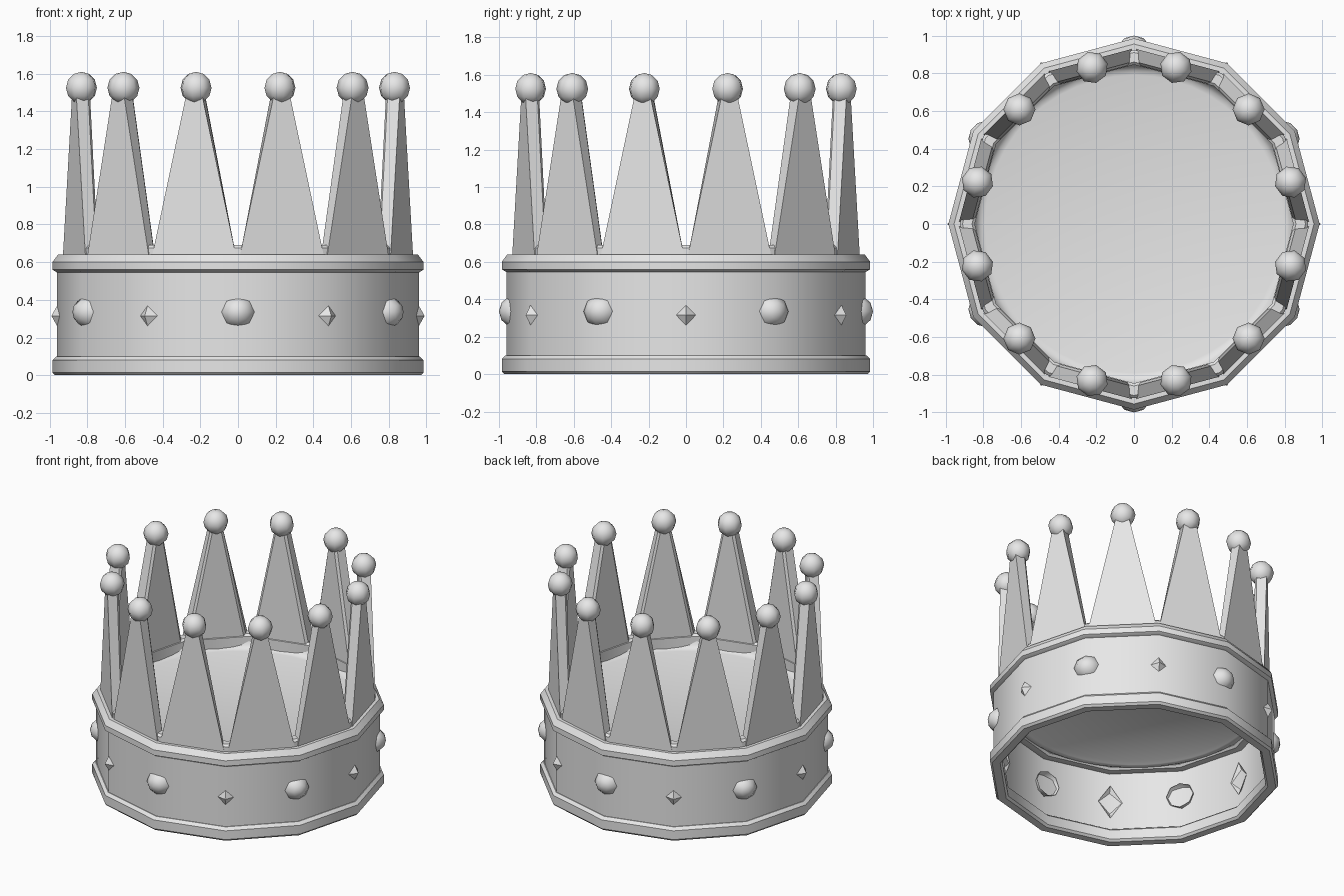
import bpy, bmesh, math
from mathutils import Matrix, Vector

if "Cube" in bpy.data.objects:
    bpy.data.objects.remove(bpy.data.objects["Cube"])

SIDES = 12
STEP = math.tau / SIDES

grey = bpy.data.materials.new("plain_grey")
grey.diffuse_color = (0.8, 0.8, 0.8, 1)
grey.use_nodes = True
grey.node_tree.nodes["Principled BSDF"].inputs["Base Color"].default_value = grey.diffuse_color


def finish(bm, name, angle=None):
    """Turn a bmesh into a named object, smooth below the given angle."""
    bmesh.ops.recalc_face_normals(bm, faces=bm.faces)
    mesh = bpy.data.meshes.new(name)
    bm.to_mesh(mesh)
    bm.free()
    mesh.materials.append(grey)
    ob = bpy.data.objects.new(name, mesh)
    bpy.context.collection.objects.link(ob)
    if angle:
        bpy.ops.object.select_all(action='DESELECT')
        ob.select_set(True)
        bpy.context.view_layer.objects.active = ob
        bpy.ops.object.shade_smooth_by_angle(angle=math.radians(angle))
    return ob


def lathe(name, profile, n=SIDES, closed=True, angle=35):
    """Spin (radius, z) points round the z axis; a zero radius makes a pole."""
    bm = bmesh.new()
    rings = []
    for r, z in profile:
        rings.append([bm.verts.new((r * math.cos(i * math.tau / n),
                                    r * math.sin(i * math.tau / n), z))
                      for i in range(n)])
    pairs = list(zip(rings, rings[1:]))
    if closed:
        pairs.append((rings[-1], rings[0]))
    for a, b in pairs:
        for i in range(n):
            j = (i + 1) % n
            bm.faces.new((a[i], a[j], b[j], b[i]))
    if not closed:
        bmesh.ops.remove_doubles(bm, verts=bm.verts, dist=1e-5)
    return finish(bm, name, angle)


def outward(angle, radius, z):
    """Frame whose local x is sideways, y is up and z points outward."""
    c, s = math.cos(angle), math.sin(angle)
    return Matrix(((-s, 0, c, radius * c), (c, 0, s, radius * s),
                   (0, 1, 0, z), (0, 0, 0, 1)))


# Band and its two raised rims
lathe("band", [(0.96, 0.08), (0.96, 0.57), (0.945, 0.57), (0.945, 0.08)])
lathe("bottom_rim", [(0.97, 0), (0.985, 0.015), (0.985, 0.08), (0.965, 0.10),
                     (0.915, 0.10), (0.90, 0.085), (0.90, 0.015), (0.915, 0)])
lathe("top_rim", [(0.96, 0.545), (0.985, 0.56), (0.985, 0.60), (0.955, 0.64),
                  (0.88, 0.64), (0.88, 0.56), (0.895, 0.545)])
lathe("spike_base", [(0.925, 0.58), (0.925, 0.675), (0.91, 0.69),
                     (0.86, 0.69), (0.845, 0.675), (0.845, 0.58)])

# Round inner cap with a softly raised edge
lathe("inner_cap", [(0, 0.59), (0.79, 0.59), (0.815, 0.597), (0.835, 0.615),
                    (0.845, 0.64), (0.875, 0.64), (0.885, 0.60), (0.88, 0.565),
                    (0.85, 0.55), (0.82, 0.555), (0.80, 0.57), (0, 0.57)],
      n=48, closed=False, angle=50)

# Twelve tapering spikes, one per flat side, each topped with a ball
for k in range(SIDES):
    a = (k + 0.5) * STEP
    bm = bmesh.new()
    loops = []
    for depth, base, tip in ((0.82, 0.204, 0.04), (0.90, 0.228, 0.043)):
        pts = [(-base, 0.60), (base, 0.60), (base, 0.645), (tip, 1.49),
               (-tip, 1.49), (-base, 0.645)]
        loops.append([bm.verts.new((x, z, depth)) for x, z in pts])
    bm.faces.new(loops[0])
    bm.faces.new(loops[1])
    for i in range(6):
        j = (i + 1) % 6
        bm.faces.new((loops[0][i], loops[0][j], loops[1][j], loops[1][i]))
    bmesh.ops.recalc_face_normals(bm, faces=bm.faces)
    inner = [e for e in bm.edges if all(v.co.z < 0.83 for v in e.verts)]
    bmesh.ops.bevel(bm, geom=inner, offset=0.014, segments=1, affect='EDGES')
    bm.transform(outward(a, 0, 0))
    finish(bm, f"spike_{k + 1}")

    bm = bmesh.new()
    bmesh.ops.create_uvsphere(bm, u_segments=8, v_segments=6, radius=0.085)
    bm.transform(Matrix.Translation(Vector((0.86 * math.cos(a),
                                            0.86 * math.sin(a), 1.525)))
                 @ Matrix.Rotation(a, 4, 'Z'))
    finish(bm, f"spike_ball_{k + 1}", 60)


def gem(name, frame, n, levels, angle=None):
    """Open-backed shell from (width, height, outward) rings to a point."""
    bm = bmesh.new()
    rings = []
    for w, h, d in levels[:-1]:
        rings.append([bm.verts.new((w * math.cos(i * math.tau / n),
                                    h * math.sin(i * math.tau / n), d))
                      for i in range(n)])
    tip = bm.verts.new((0, 0, levels[-1][2]))
    for i in range(n):
        j = (i + 1) % n
        for p, q in zip(rings, rings[1:]):
            bm.faces.new((p[i], p[j], q[j], q[i]))
        bm.faces.new((rings[-1][i], rings[-1][j], tip))
    # Shells are open at the back, so face the walls outward directly
    bm.transform(frame)
    finish(bm, name, angle)


# Round and diamond gems alternate on the corners of the band
dome = [(0.097 * math.cos(t), 0.092 * math.cos(t), 0.10 * math.sin(t))
        for t in (0, math.pi / 6, math.pi / 3)] + [(0, 0, 0.10)]
for k in range(SIDES):
    a = -math.pi / 2 + k * STEP
    if k % 2 == 0:
        gem(f"round_gem_{k // 2 + 1}", outward(a, 0.90, 0.335), 8, dome, 60)
    else:
        gem(f"diamond_gem_{k // 2 + 1}", outward(a, 0.92, 0.315), 4,
            [(0.083, 0.125, 0), (0, 0, 0.07)])
